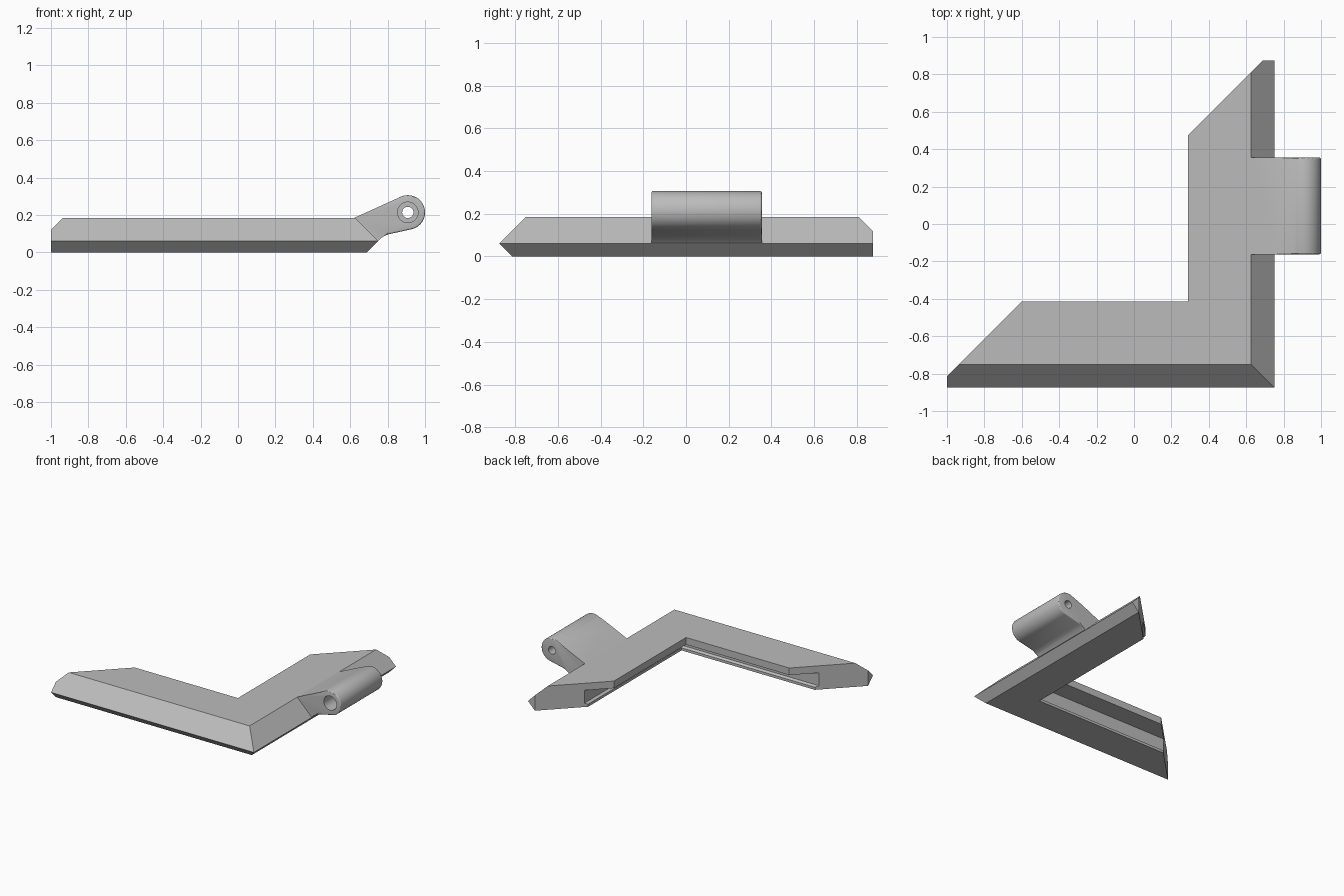
import bpy, bmesh
from math import radians, sin, cos, pi

if "Cube" in bpy.data.objects:
    bpy.data.objects.remove(bpy.data.objects["Cube"], do_unlink=True)

grey = bpy.data.materials.new("plain_grey")
grey.use_nodes = True
grey.diffuse_color = (0.5, 0.5, 0.5, 1)
grey.node_tree.nodes["Principled BSDF"].inputs["Base Color"].default_value = (0.5, 0.5, 0.5, 1)


def make_object(name, bm):
    bmesh.ops.recalc_face_normals(bm, faces=bm.faces)
    mesh = bpy.data.meshes.new(name)
    bm.to_mesh(mesh)
    bm.free()
    mesh.materials.append(grey)
    ob = bpy.data.objects.new(name, mesh)
    bpy.context.collection.objects.link(ob)
    return ob


# Corner rail: one section (inset from outer edge, height) swept round a mitre
RIGHT, FRONT, CUT = 0.75, -0.875, 0.06
section = [(0, 0.06), (CUT, 0), (0.33, 0), (0.33, 0.02), (0.31, 0.03), (0.31, 0.13),
           (0.46, 0.13), (0.46, 0.185), (0.125, 0.185), (CUT, 0.12)]
stations = [
    lambda u: (-1 + max(0, u - CUT), FRONT + u),
    lambda u: (RIGHT - u, FRONT + u),
    lambda u: (RIGHT - u, -FRONT - max(0, u - CUT)),
]
bm = bmesh.new()
rings = [[bm.verts.new((*place(u), z)) for u, z in section] for place in stations]
n = len(section)
for a, b in zip(rings, rings[1:]):
    for i in range(n):
        j = (i + 1) % n
        bm.faces.new((a[i], a[j], b[j], b[i]))
# Each end is a small square tip plus a diagonal cut
for ring in (rings[0], rings[-1]):
    bm.faces.new((ring[0], ring[1], ring[-1]))
    bm.faces.new(ring[1:])
make_object("corner_rail", bm)

# Hinge lug: rounded arm profile extruded along y
CX, CZ, R = 0.908, 0.214, 0.092
Y0, Y1 = -0.162, 0.355
profile = [(0.62, 0.184), (0.64, 0.1), (0.735, 0.06), (0.752, 0.063),
           (0.765, 0.077), (0.782, 0.088), (0.805, 0.097)]
steps = 32
for k in range(steps + 1):
    t = radians(-76 + 190 * k / steps)
    profile.append((CX + R * cos(t), CZ + R * sin(t)))
bm = bmesh.new()
cap = bm.faces.new([bm.verts.new((x, Y0, z)) for x, z in profile])
out = bmesh.ops.extrude_face_region(bm, geom=[cap], use_keep_orig=True)
bmesh.ops.translate(bm, vec=(0, Y1 - Y0, 0),
                    verts=[v for v in out["geom"] if isinstance(v, bmesh.types.BMVert)])
# Soften the end rims outside the rail
rims = [e for e in bm.edges
        if abs(e.verts[0].co.y - e.verts[1].co.y) < 0.001
        and min(v.co.x for v in e.verts) > 0.78]
bmesh.ops.bevel(bm, geom=rims, offset=0.008, segments=3, profile=0.5, affect='EDGES')
lug = make_object("hinge_lug", bm)


# Pin hole with a wider counterbore at the front
def bore(radius, y_start, y_end):
    bpy.ops.mesh.primitive_cylinder_add(
        vertices=40, radius=radius, depth=y_end - y_start,
        location=(CX, (y_start + y_end) / 2, CZ), rotation=(pi / 2, 0, 0))
    cutter = bpy.context.object
    cutter.name = "bore_cutter"
    cutter.hide_render = True
    cutter.data.materials.append(grey)
    mod = lug.modifiers.new("bore", 'BOOLEAN')
    mod.operation, mod.solver, mod.object = 'DIFFERENCE', 'EXACT', cutter
    bpy.ops.object.select_all(action='DESELECT')
    lug.select_set(True)
    bpy.context.view_layer.objects.active = lug
    bpy.ops.object.modifier_apply(modifier=mod.name)
    bpy.data.objects.remove(cutter, do_unlink=True)


bore(0.03, Y0 - 0.1, Y1 + 0.1)
bore(0.055, Y0 - 0.1, Y0 + 0.15)
bpy.ops.object.shade_smooth_by_angle(angle=radians(30))
